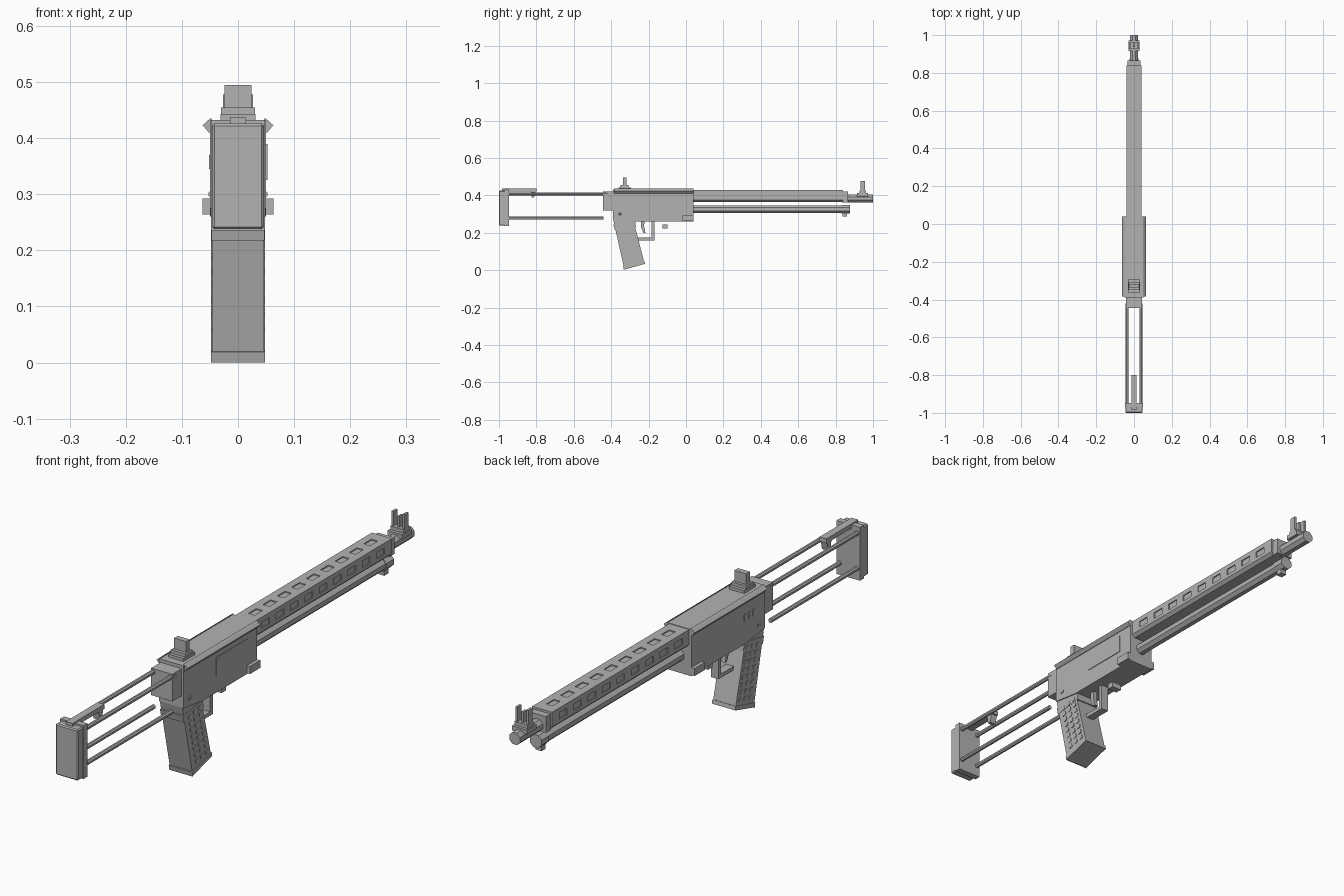
import bpy, bmesh, math
from mathutils import Matrix, Vector

if "Cube" in bpy.data.objects:
    bpy.data.objects.remove(bpy.data.objects["Cube"])

steel = bpy.data.materials.new("plain grey")
steel.diffuse_color = (0.45, 0.45, 0.45, 1)
steel.use_nodes = True
steel.node_tree.nodes["Principled BSDF"].inputs["Base Color"].default_value = steel.diffuse_color


def finish(name, bm):
    bmesh.ops.recalc_face_normals(bm, faces=bm.faces[:])
    me = bpy.data.meshes.new(name)
    bm.to_mesh(me)
    bm.free()
    me.materials.append(steel)
    ob = bpy.data.objects.new(name, me)
    bpy.context.collection.objects.link(ob)
    return ob


def add_box(bm, x0, x1, y0, y1, z0, z1):
    m = Matrix.Translation(((x0 + x1) / 2, (y0 + y1) / 2, (z0 + z1) / 2))
    m = m @ Matrix.Diagonal((x1 - x0, y1 - y0, z1 - z0, 1))
    bmesh.ops.create_cube(bm, size=1, matrix=m)


def boxes(name, *items):
    bm = bmesh.new()
    for b in items:
        add_box(bm, *b)
    return finish(name, bm)


def extrude(name, pts, axis, a, b):
    """Profile in (y,z) pushed along x, or in (x,z) pushed along y."""
    bm = bmesh.new()
    at = (lambda p, t: (t, p[0], p[1])) if axis == 'X' else (lambda p, t: (p[0], t, p[1]))
    f = bm.faces.new([bm.verts.new(at(p, a)) for p in pts])
    r = bmesh.ops.extrude_face_region(bm, geom=[f])
    vs = [v for v in r['geom'] if isinstance(v, bmesh.types.BMVert)]
    bmesh.ops.translate(bm, verts=vs, vec=Vector(at((0, 0), b - a)))
    return finish(name, bm)


def tube(name, r, x, z, y0, y1, sides=8):
    pts = [(x + r * math.cos(math.tau * (i + .5) / sides),
            z + r * math.sin(math.tau * (i + .5) / sides)) for i in range(sides)]
    return extrude(name, pts, 'Y', y0, y1)


def bevel(ob, w):
    m = ob.modifiers.new("edge", 'BEVEL')
    m.width, m.segments = w, 1


# Shoulder stock: pad, plate, rail, hook and four rods
bevel(boxes("stock_pad", (-.046, .046, -1, -.96, .238, .426)), .004)
boxes("stock_plate", (-.048, .048, -.97, -.947, .235, .432))
boxes("stock_rail", (-.014, .014, -.985, -.8, .42, .437))
extrude("rail_hook", [(-.83, .42), (-.805, .42), (-.812, .388), (-.825, .388)], 'X', -.013, .013)
for s, side in ((-1, "left"), (1, "right")):
    for z, lev in ((.408, "upper"), (.278, "lower")):
        tube(f"stock_rod_{lev}_{side}", .0085, s * .036, z, -.95, -.44 if z < .3 else -.42)

# Receiver with rear block and sloped side fins
extrude("receiver", [(-.39, .432), (.04, .432), (.04, .26), (-.28, .26),
                     (-.39, .275)], 'X', -.05, .05)
boxes("rear_block", (-.043, .043, -.445, -.385, .32, .42))
for s, side in ((-1, "left"), (1, "right")):
    extrude(f"side_fin_{side}", [(s * .047, .436), (s * .053, .432), (s * .063, .423),
                                 (s * .052, .41), (s * .047, .41)], 'Y', -.385, .04)
    boxes(f"front_lug_{side}", (min(s * .045, s * .063), max(s * .045, s * .063), -.02, .04, .264, .292))
    tube(f"pin_{side}", .008, s * .045, .3, -.36, -.345)
boxes("port_cover", (.045, .0525, -.2, -.02, .325, .39))
boxes("selector_marks", *[(-.052, -.045, y, y + .012, .345, .37) for y in (-.33, -.305, -.28)])

# Slanted grip with raised studs and base plate
grip_top, grip_bot = (-.39, .275), (-.333, .018)
extrude("grip", [grip_top, (-.28, .262), (-.224, .045), grip_bot], 'X', -.046, .046)
extrude("grip_base", [(-.336, .019), (-.222, .048), (-.219, .034), (-.331, .003), (-.332, 0)],
        'X', -.048, .048)
extrude("grip_collar", [(-.388, .245), (-.272, .262), (-.268, .232), (-.382, .218)], 'X', -.047, .047)
bm = bmesh.new()
for row in range(8):
    for col in range(3):
        t = (row + .5) / 9.2 + .1
        y = -.385 + .056 * t + .026 + .029 * col
        z = .265 - .235 * t + .006 * col
        for s in (-1, 1):
            m = Matrix.Translation((s * .046, y, z)) @ Matrix.Rotation(math.radians(14), 4, 'X')
            bmesh.ops.create_cube(bm, size=1, matrix=m @ Matrix.Diagonal((.005, .015, .014, 1)))
finish("grip_studs", bm)

# Trigger, guard and catch
boxes("trigger_guard", (-.015, .015, -.265, -.168, .16, .174), (-.015, .015, -.184, -.168, .16, .265))
extrude("trigger", [(-.24, .265), (-.222, .265), (-.224, .235), (-.217, .2),
                    (-.228, .2), (-.24, .23)], 'X', -.008, .008)
boxes("magazine_catch", (-.02, .02, -.125, -.1, .222, .243))

# Barrel shroud with recessed vents
shroud = extrude("barrel_shroud", [(-.041, .375), (-.041, .43), (.041, .43), (.041, .375),
                                   (.03, .364), (-.03, .364)], 'Y', .03, .84)
vents = []
for i in range(9):
    y = .08 + i * .084
    vents += [(-.013, .013, y, y + .045, .426, .44),
              (.037, .05, y, y + .045, .388, .412),
              (-.05, -.037, y, y + .045, .388, .412)]
cutter = boxes("vent_cutter", *vents)
cutter.hide_render = True
cutter.hide_viewport = True
cut = shroud.modifiers.new("vents", 'BOOLEAN')
cut.operation, cut.object, cut.solver = 'DIFFERENCE', cutter, 'EXACT'
boxes("shroud_cap", (-.034, .034, .835, .866, .362, .422))

# Barrel and under-barrel tube
tube("barrel", .0235, 0, .383, .85, 1)
tube("under_tube", .0225, 0, .326, .03, .85)
tube("under_tube_cap", .0255, 0, .326, .832, .877)
boxes("under_tube_lug", (-.012, .012, .836, .86, .286, .31))

# Sights
boxes("rear_sight", (-.031, .031, -.362, -.295, .43, .443), (-.03, .03, -.35, -.307, .44, .455),
      (-.024, .024, -.338, -.317, .45, .495))
boxes("front_sight", (-.03, .03, .915, .972, .395, .412), (-.027, .027, .927, .962, .41, .425),
      (-.027, -.018, .934, .957, .42, .478), (.018, .027, .934, .957, .42, .478),
      (-.004, .004, .936, .955, .42, .465))
